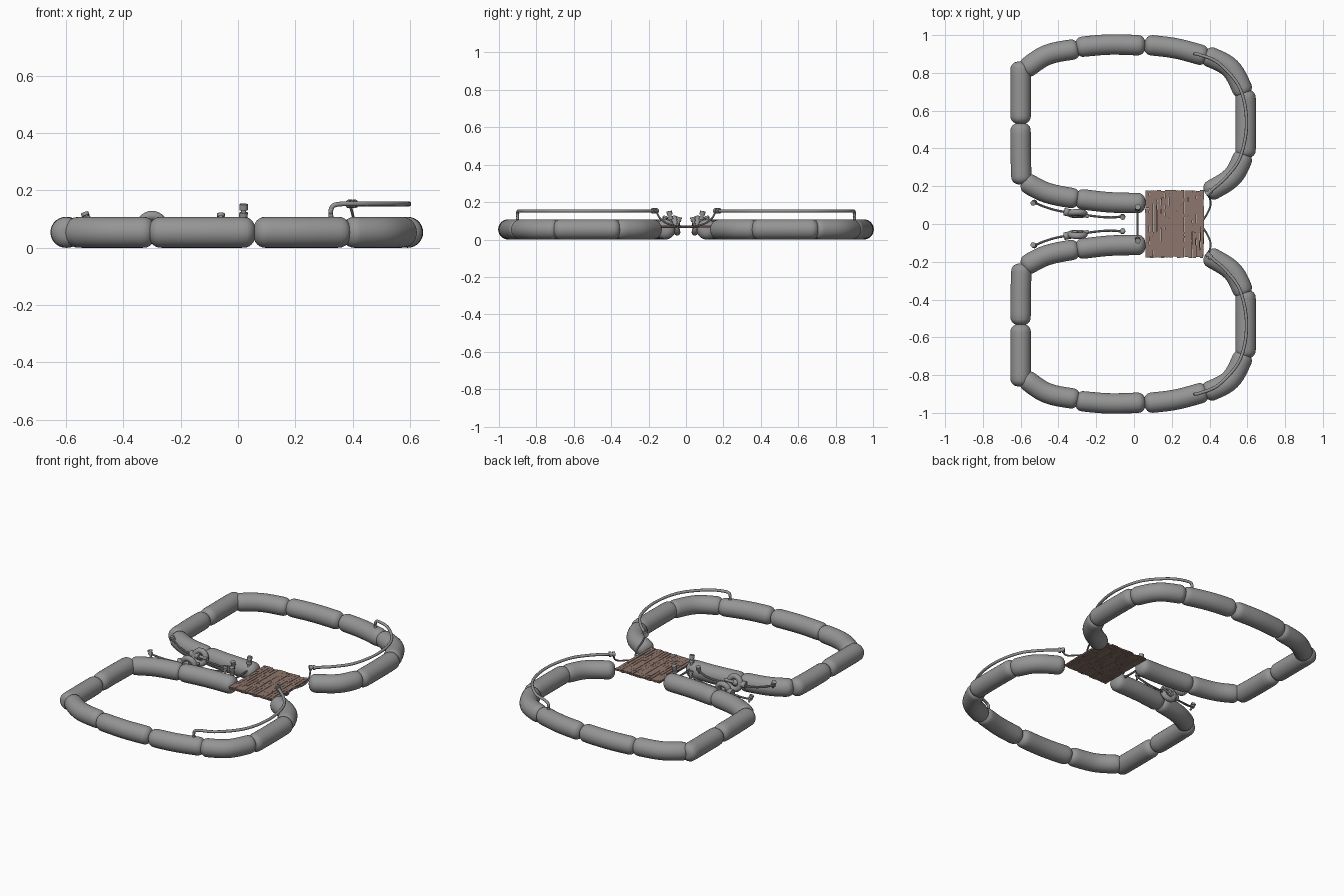
import bpy, bmesh, math, random
from mathutils import Vector, Matrix

cube = bpy.data.objects.get("Cube")
if cube:
    bpy.data.objects.remove(cube, do_unlink=True)
random.seed(4)


def material(name, rgb):
    m = bpy.data.materials.new(name)
    m.use_nodes = True
    m.diffuse_color = (*rgb, 1)
    m.node_tree.nodes["Principled BSDF"].inputs["Base Color"].default_value = (*rgb, 1)
    return m


GREY = material("float grey", (0.3, 0.3, 0.3))
BROWN = material("mat brown", (0.27, 0.18, 0.15))
R = 0.054


def finish(name, bm, mat, smooth=True):
    bmesh.ops.recalc_face_normals(bm, faces=bm.faces)
    me = bpy.data.meshes.new(name)
    bm.to_mesh(me)
    bm.free()
    me.materials.append(mat)
    ob = bpy.data.objects.new(name, me)
    bpy.context.collection.objects.link(ob)
    if smooth:
        bpy.ops.object.select_all(action='DESELECT')
        ob.select_set(True)
        bpy.context.view_layer.objects.active = ob
        bpy.ops.object.shade_smooth_by_angle(angle=math.radians(40))
    return ob


def spline(pts, steps=8):
    """Smooth path through the points."""
    p = [Vector(q) for q in pts]
    p = [2 * p[0] - p[1]] + p + [2 * p[-1] - p[-2]]
    out = []
    for a, b, c, d in zip(p, p[1:], p[2:], p[3:]):
        for i in range(steps):
            t = i / steps
            out.append(0.5 * (2 * b + (c - a) * t + (2 * a - 5 * b + 4 * c - d) * t * t
                              + (3 * b - a - 3 * c + d) * t ** 3))
    return out + [p[-2]]


def sweep(bm, path, radii, sides):
    """Closed round skin along a path."""
    rings, up = [], Vector((0, 0, 1))
    for i, p in enumerate(path):
        t = (path[min(i + 1, len(path) - 1)] - path[max(i - 1, 0)]).normalized()
        side = t.cross(up)
        side = side.normalized() if side.length > 0.05 else Vector((1, 0, 0))
        nrm = side.cross(t).normalized()
        angles = [2 * math.pi * k / sides for k in range(sides)]
        rings.append([bm.verts.new(p + radii[i] * (side * math.cos(a) + nrm * math.sin(a)))
                      for a in angles])
    for r0, r1 in zip(rings, rings[1:]):
        for k in range(sides):
            j = (k + 1) % sides
            bm.faces.new((r0[k], r0[j], r1[j], r1[k]))
    bm.faces.new(rings[0])
    bm.faces.new(rings[-1])


def float_segment(name, a, mid, b):
    """Bent float with rounded ends."""
    base = spline([(*a, R), (*mid, R), (*b, R)])
    d0, d1 = (base[0] - base[1]).normalized(), (base[-1] - base[-2]).normalized()
    cap, n = 0.04, 6
    angles = [math.pi / 2 * (1 - i / n) for i in range(n)]
    grow = [0.012 + (R - 0.012) * math.cos(t) for t in angles]
    # the rounded caps replace the first and last stretch of the path
    head = [base[0] - d0 * cap * (1 - math.sin(t)) for t in angles]
    tail = [base[-1] - d1 * cap * (1 - math.sin(t)) for t in reversed(angles)]
    core = [p for p in base if (p - base[0]).length > cap and (p - base[-1]).length > cap]
    bm = bmesh.new()
    sweep(bm, head + core + tail, grow + [R] * len(core) + grow[::-1], 28)
    finish(name, bm, GREY)


def cord(name, pts, radius, sides=10):
    bm = bmesh.new()
    path = spline(pts)
    sweep(bm, path, [radius] * len(path), sides)
    finish(name, bm, GREY)


def fitting(name, base, tip, radius):
    """Stub with two thick collars near its tip."""
    base, tip = Vector(base), Vector(tip)
    bm = bmesh.new()
    profile = [(0, .45), (.45, .45), (.45, 1), (.65, 1), (.65, .6), (.75, .6),
               (.75, 1), (1, 1)]
    sweep(bm, [base.lerp(tip, t) for t, r in profile], [r * radius for t, r in profile], 12)
    finish(name, bm, GREY)


# Ring of floats: start, middle, end
FLOATS = [
    ((-.60, .86), (-.60, .70), (-.60, .53)),
    ((-.60, .535), (-.60, .38), (-.595, .21)),
    ((-.59, .81), (-.46, .895), (-.29, .93)),
    ((-.31, .935), (-.13, .95), (.06, .945)),
    ((.055, .95), (.22, .93), (.39, .885)),
    ((.37, .90), (.51, .825), (.59, .68)),
    ((.59, .71), (.592, .53), (.59, .35)),
    ((.59, .38), (.52, .25), (.38, .16)),
    ((-.59, .23), (-.46, .165), (-.29, .13)),
    ((-.31, .135), (-.13, .115), (.06, .11)),
]

for s, label in ((1, "back"), (-1, "front")):
    def f(*pts):
        return [(x, y * s, z) for x, y, z in pts]

    for i, seg in enumerate(FLOATS):
        float_segment(f"{label}_float_{i + 1}", *[(x, y * s) for x, y in seg])

    # Raised hose over the outer floats
    cord(f"{label}_hose", f((.325, .90, .095), (.325, .90, .135), (.35, .895, .152),
                            (.45, .85, .153), (.56, .72, .153), (.596, .54, .153),
                            (.565, .36, .153), (.49, .25, .153), (.40, .17, .153)), .0085)
    fitting(f"{label}_hose_end", *f((.43, .20, .153), (.385, .155, .153)), .015)
    cord(f"{label}_lead", f((.39, .16, .153), (.40, .14, .115), (.405, .10, .085),
                            (.385, .05, .072), (.35, 0, .067)), .005, 8)

    # Tow cord, ring and knobs beside the inner floats
    cord(f"{label}_tow_cord", f((-.53, .115, .10), (-.47, .09, .08), (-.40, .07, .07),
                                (-.30, .055, .07), (-.20, .04, .065), (-.12, .035, .07),
                                (-.06, .04, .09)), .006, 8)
    fitting(f"{label}_outer_knob", *f((-.52, .12, .08), (-.535, .11, .122)), .014)
    fitting(f"{label}_inner_knob", *f((-.06, .045, .075), (-.06, .035, .12)), .014)
    bm = bmesh.new()
    turn = Matrix.Translation((-.30, .055 * s, .075)) @ Matrix.Rotation(math.radians(78 * s), 4, 'X')
    loop = [[bm.verts.new(turn @ Vector(((.038 + .017 * math.cos(v)) * math.cos(u),
                                         (.038 + .017 * math.cos(v)) * math.sin(u),
                                         .017 * math.sin(v))))
             for v in [math.tau * k / 12 for k in range(12)]]
            for u in [math.tau * k / 28 for k in range(28)]]
    for i in range(28):
        for k in range(12):
            m, n = (i + 1) % 28, (k + 1) % 12
            bm.faces.new((loop[i][k], loop[m][k], loop[m][n], loop[i][n]))
    finish(f"{label}_ring", bm, GREY)
    fitting(f"{label}_ring_clasp", *f((-.24, .04, .085), (-.37, .065, .075)), .02)
    fitting(f"{label}_bar_knob", *f((.018, .075, .07), (.02, .09, .152)), .015)

# Cross bar joining both rings
cord("cross_bar", [(.018, -.105, .07), (.018, 0, .067), (.018, .105, .07)], .006, 8)

# Ragged woven mat: slatted layers with random slits
bm = bmesh.new()
for layer in range(2):
    z, count = .064 + .007 * layer, 15
    pitch = .31 / count
    for c in range(count):
        y = -.18 + random.uniform(0, .008)
        while y < .165:
            end = min(y + random.uniform(.06, .14), .18 - random.uniform(0, .006))
            width = pitch * random.uniform(.82, 1.04)
            box = bmesh.ops.create_cube(bm, size=1)["verts"]
            centre = (.06 + pitch * (c + .5), (y + end) / 2, z + random.uniform(-.001, .001))
            bmesh.ops.transform(bm, verts=box, matrix=Matrix.Translation(centre)
                                @ Matrix.Rotation(random.uniform(-.03, .03), 4, 'Z')
                                @ Matrix.Diagonal((width, end - y, .005, 1)))
            y = end + random.uniform(-.004, .003)
finish("woven_mat", bm, BROWN, smooth=False)
